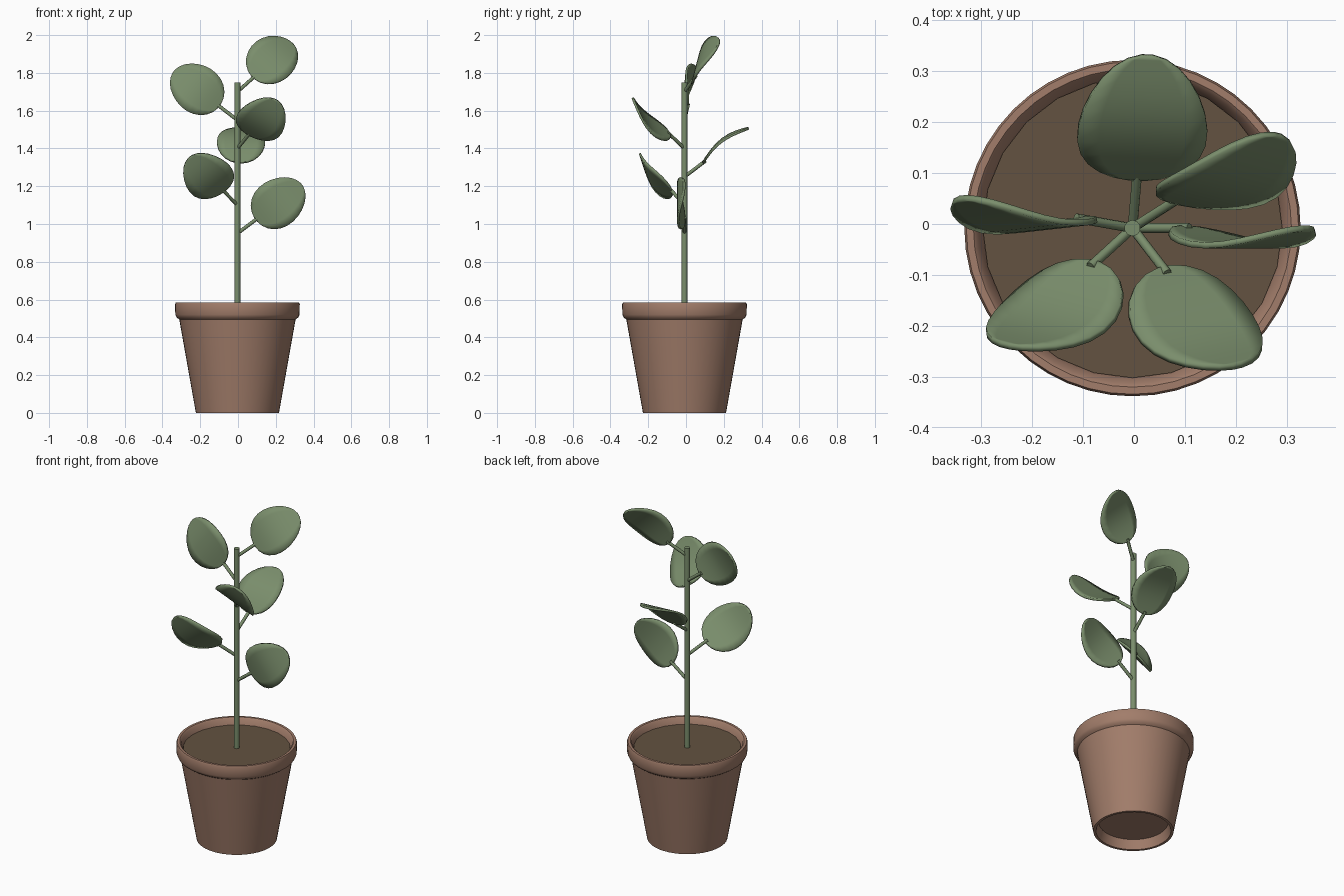
import bpy, bmesh, math
from mathutils import Vector

if "Cube" in bpy.data.objects:
    bpy.data.objects.remove(bpy.data.objects["Cube"])

CX, CY = -0.003, -0.008


def material(name, rgb):
    m = bpy.data.materials.new(name)
    m.diffuse_color = (*rgb, 1)
    m.use_nodes = True
    m.node_tree.nodes["Principled BSDF"].inputs["Base Color"].default_value = m.diffuse_color
    return m


TERRACOTTA = material("terracotta", (0.36, 0.205, 0.145))
SOIL = material("soil_brown", (0.125, 0.085, 0.052))
GREEN = material("leaf_green", (0.195, 0.27, 0.15))


def finish(name, bm, mat, angle=40):
    bmesh.ops.recalc_face_normals(bm, faces=bm.faces)
    mesh = bpy.data.meshes.new(name)
    bm.to_mesh(mesh)
    bm.free()
    mesh.materials.append(mat)
    ob = bpy.data.objects.new(name, mesh)
    bpy.context.collection.objects.link(ob)
    bpy.ops.object.select_all(action='DESELECT')
    ob.select_set(True)
    bpy.context.view_layer.objects.active = ob
    bpy.ops.object.shade_smooth_by_angle(angle=math.radians(angle))
    return ob


def rod(name, start, end, radius, sides, mat):
    """Capped cylinder between two points."""
    axis = end - start
    bm = bmesh.new()
    bmesh.ops.create_cone(bm, cap_ends=True, segments=sides, radius1=radius,
                          radius2=radius, depth=axis.length)
    ob = finish(name, bm, mat, 65)
    ob.rotation_mode = 'QUATERNION'
    ob.rotation_quaternion = Vector((0, 0, 1)).rotation_difference(axis)
    ob.location = (start + end) / 2
    return ob


def lathe(name, profile, sides, mat):
    """Spin an (r, z) profile whose ends lie on the axis."""
    bm = bmesh.new()
    verts = [bm.verts.new((r, 0, z)) for r, z in profile]
    edges = [bm.edges.new(p) for p in zip(verts, verts[1:])]
    bmesh.ops.spin(bm, geom=verts + edges, cent=(0, 0, 0), axis=(0, 0, 1),
                   angle=math.tau, steps=sides, use_duplicate=False)
    bmesh.ops.remove_doubles(bm, verts=bm.verts, dist=1e-4)
    ob = finish(name, bm, mat)
    ob.location = (CX, CY, 0)
    return ob


# Pot: recessed foot, tapered wall, rounded rim, inner floor under the soil
lathe("pot", [(0, 0.055), (0.19, 0.055), (0.205, 0), (0.22, 0), (0.308, 0.495),
              (0.322, 0.505), (0.329, 0.52), (0.33, 0.575), (0.326, 0.585),
              (0.312, 0.585), (0.304, 0.578), (0.292, 0.535), (0, 0.53)], 48, TERRACOTTA)

# Soil disc
rod("soil", Vector((CX, CY, 0.532)), Vector((CX, CY, 0.546)), 0.294, 24, SOIL)

# Main stem
rod("stem", Vector((CX, CY, 0.54)), Vector((CX, CY, 1.75)), 0.016, 10, GREEN)


def leaf(name, origin, direction):
    """Egg-shaped blade along local z, bowed toward local -y."""
    rows, cols, start, length = 12, 6, 0.122, 0.305
    bm = bmesh.new()
    grid = []
    for i in range(rows + 1):
        t = (1 - math.cos(math.pi * (0.03 + 0.94 * i / rows))) / 2
        half = 0.135 * math.sqrt(4 * t * (1 - t)) * (1.04 - 0.2 * t)
        bow = -0.034 * math.sin(math.pi * t)
        grid.append([bm.verts.new((half * (2 * j / cols - 1), bow, start + length * t))
                     for j in range(cols + 1)])
    for a, b in zip(grid, grid[1:]):
        for j in range(cols):
            bm.faces.new((a[j], a[j + 1], b[j + 1], b[j]))
    ob = finish(name, bm, GREEN, 50)
    ob.rotation_mode = 'QUATERNION'
    ob.rotation_quaternion = Vector((0, 0, 1)).rotation_difference(direction)
    ob.location = origin
    solid = ob.modifiers.new("thickness", 'SOLIDIFY')
    solid.thickness, solid.offset = 0.012, 0


# Six leaves spiralling up the stem by the golden angle
tilt = math.radians(37)
for k in range(6):
    az = -math.radians(137.5) * k
    d = Vector((math.cos(az) * math.cos(tilt), math.sin(az) * math.cos(tilt), math.sin(tilt)))
    base = Vector((CX, CY, 0.95 + 0.15 * k))
    rod(f"leaf_stalk_{k + 1}", base, base + d * 0.14, 0.0095, 8, GREEN)
    leaf(f"leaf_{k + 1}", base, d)
